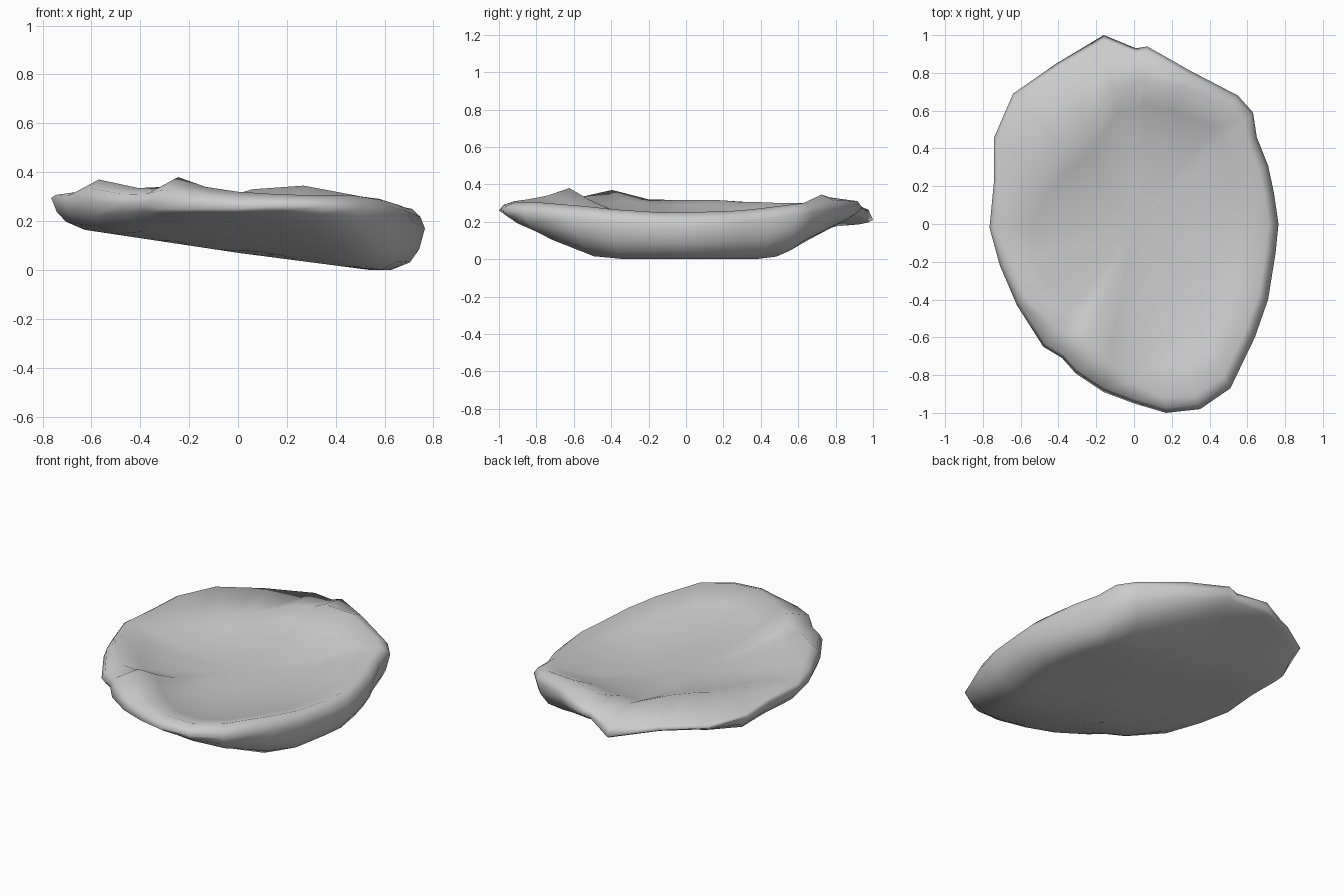
import bpy, bmesh, math

if "Cube" in bpy.data.objects:
    bpy.data.objects.remove(bpy.data.objects["Cube"])

# Irregular outline seen from above: x, y, height of outer edge, height of ridge inside it
OUTLINE = [
    (.765, 0, .17, .25), (.74, .17, .18, .255), (.71, .31, .20, .26),
    (.65, .46, .22, .275), (.63, .59, .24, .29), (.55, .68, .25, .30),
    (.30, .81, .27, .345), (.07, .94, .28, .33), (.01, .93, .26, .315),
    (-.16, 1, .21, .30), (-.41, .85, .26, .30), (-.64, .69, .275, .305),
    (-.74, .46, .285, .305), (-.74, .24, .295, .315), (-.765, -.02, .295, .315),
    (-.71, -.22, .28, .32), (-.62, -.43, .28, .37), (-.48, -.65, .27, .335),
    (-.38, -.71, .27, .34), (-.31, -.79, .25, .38), (-.16, -.89, .25, .34),
    (0, -.95, .25, .32), (.17, -1, .26, .31), (.35, -.98, .26, .305),
    (.51, -.87, .25, .305), (.64, -.60, .22, .285), (.71, -.40, .20, .265),
    (.75, -.15, .18, .25)]


def under(x, y):
    """Tilted flat underside that curls up toward both ends."""
    slope = .13 if x > 0 else .15
    return max(0, .07 - slope * x) + .33 * max(0, abs(y) - .45)


def floor(x):
    """Gently tilted floor of the shallow hollow."""
    return .2 - .085 * x


def bump(a, centre, width):
    return math.exp(-((a - centre) / width) ** 2)


bm = bmesh.new()
rings = []


def add_ring(points):
    rings.append([bm.verts.new(p) for p in points])


# Underside and rounded side wall: (fraction of radius, blend toward edge height)
for f, t in ((.25, 0), (.5, 0), (.68, 0), (.82, 0), (.92, .18), (.97, .5), (1, 1)):
    pts = []
    for x, y, edge, ridge in OUTLINE:
        b = min(under(x * f, y * f), edge - .03)
        pts.append((x * f, y * f, b + (edge - b) * t))
    add_ring(pts)

# Steep rim, broad lip up to the ridge, then a shallow hollow
for step in range(5):
    pts = []
    for x, y, edge, ridge in OUTLINE:
        a = math.degrees(math.atan2(y, x)) % 360
        fr = .93 - .38 * bump(a, 128, 38) - .14 * bump(a, 248, 20)
        f = (.975, fr, fr * .82, fr * .6, fr * .3)[step]
        low = floor(x * f)
        z = (edge * .4 + ridge * .6, ridge, low + (ridge - low) * .6,
             low + (ridge - low) * .24, low + (ridge - low) * .04)[step]
        pts.append((x * f, y * f, z))
    add_ring(pts)

# Skin between rings, and centre fans
n = len(OUTLINE)
bottom = bm.verts.new((0, 0, under(0, 0)))
top = bm.verts.new((0, 0, floor(0)))
for i in range(n):
    j = (i + 1) % n
    for lo, hi in zip(rings, rings[1:]):
        bm.faces.new((lo[i], lo[j], hi[j], hi[i]))
    bm.faces.new((bottom, rings[0][j], rings[0][i]))
    bm.faces.new((top, rings[-1][i], rings[-1][j]))
bmesh.ops.recalc_face_normals(bm, faces=bm.faces)

mesh = bpy.data.meshes.new("hollow_slab")
bm.to_mesh(mesh)
bm.free()
slab = bpy.data.objects.new("hollow_slab", mesh)
bpy.context.collection.objects.link(slab)
for p in mesh.polygons:
    p.use_smooth = True
